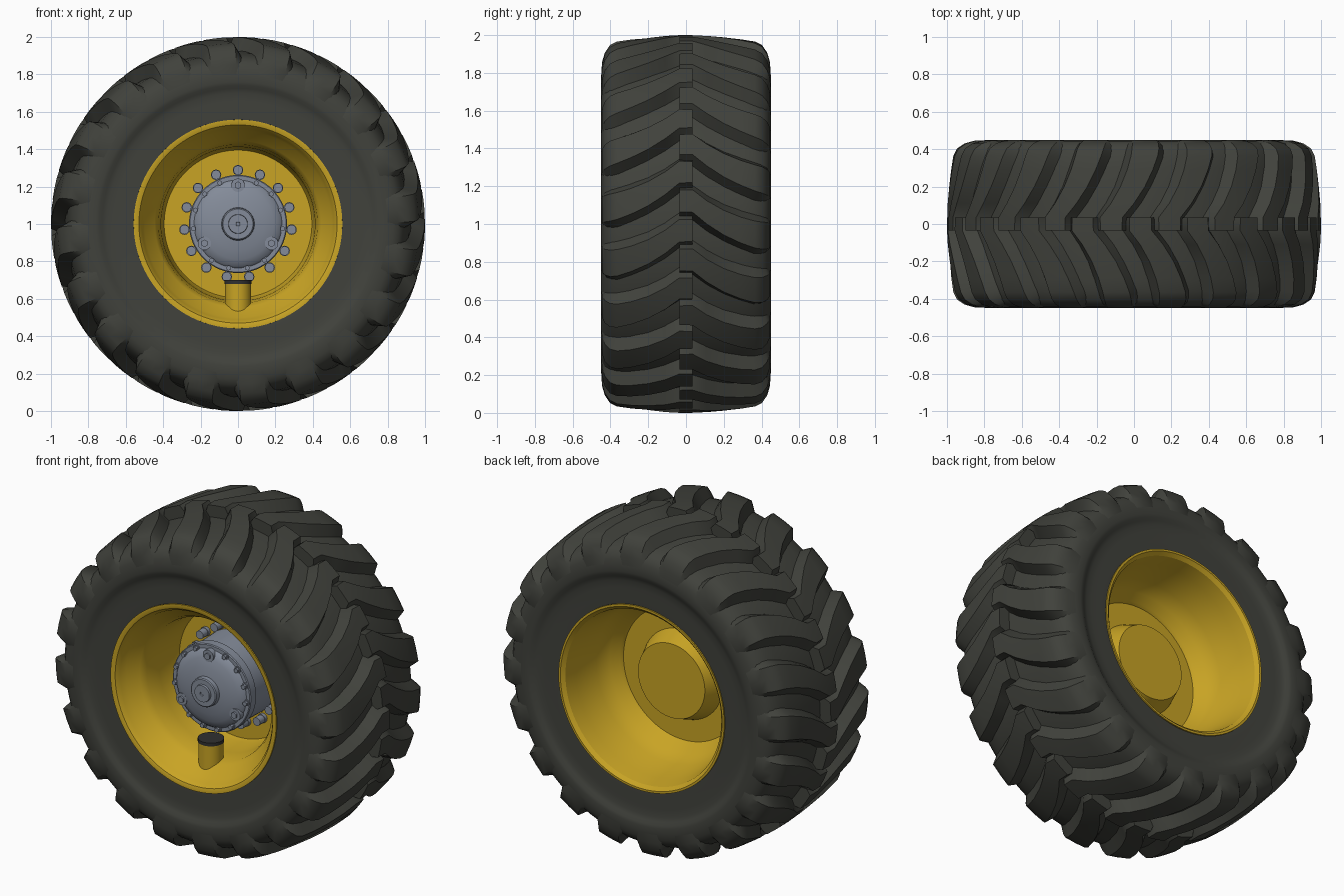
import bpy, bmesh, math
from mathutils import Matrix, Vector

if "Cube" in bpy.data.objects:
    bpy.data.objects.remove(bpy.data.objects["Cube"])


def material(name, rgb):
    m = bpy.data.materials.new(name)
    m.diffuse_color = (*rgb, 1)
    m.use_nodes = True
    m.node_tree.nodes["Principled BSDF"].inputs["Base Color"].default_value = m.diffuse_color
    return m


RUBBER = material("dark_rubber", (0.052, 0.054, 0.045))
YELLOW = material("yellow_paint", (0.58, 0.37, 0.018))
GREY = material("blue_grey_metal", (0.23, 0.26, 0.32))
BLACK = material("black_cap", (0.03, 0.03, 0.03))
CENTRE = Vector((0, 0, 1))


def finish(bm, name, mat, angle=32):
    bmesh.ops.recalc_face_normals(bm, faces=bm.faces[:])
    me = bpy.data.meshes.new(name)
    bm.to_mesh(me)
    bm.free()
    ob = bpy.data.objects.new(name, me)
    me.materials.append(mat)
    bpy.context.collection.objects.link(ob)
    bpy.ops.object.select_all(action='DESELECT')
    ob.select_set(True)
    bpy.context.view_layer.objects.active = ob
    bpy.ops.object.shade_smooth_by_angle(angle=math.radians(angle))
    return ob


def revolve(name, profile, mat, steps=96, closed=False):
    """Spin (y, radius) points around the wheel axle."""
    bm = bmesh.new()
    vs = [bm.verts.new((0, y, 1 + r)) for y, r in profile]
    pairs = list(zip(vs, vs[1:])) + ([(vs[-1], vs[0])] if closed else [])
    es = [bm.edges.new(p) for p in pairs]
    bmesh.ops.spin(bm, geom=vs + es, cent=CENTRE, axis=(0, 1, 0),
                   angle=2 * math.pi, steps=steps)
    bmesh.ops.remove_doubles(bm, verts=bm.verts[:], dist=0.0003)
    return finish(bm, name, mat)


def stud_ring(name, count, ring_r, layers, mat, start=90, skip=0):
    """Ring of studs; each layer is (radius, y_back, y_front, sides)."""
    bm = bmesh.new()
    for i in range(count):
        if skip and i % skip == 0:
            continue
        a = math.radians(start) + 2 * math.pi * i / count
        for r, y0, y1, sides in layers:
            pos = CENTRE + Vector((ring_r * math.cos(a), (y0 + y1) / 2, ring_r * math.sin(a)))
            bmesh.ops.create_cone(bm, cap_ends=True, segments=sides, radius1=r, radius2=r,
                                  depth=y0 - y1,
                                  matrix=Matrix.Translation(pos) @ Matrix.Rotation(math.pi / 2, 4, 'X'))
    return finish(bm, name, mat)


def post(name, x, y, z0, z1, r, mat):
    bm = bmesh.new()
    bmesh.ops.create_cone(bm, cap_ends=True, segments=32, radius1=r, radius2=r, depth=z1 - z0,
                          matrix=Matrix.Translation((x, y, (z0 + z1) / 2)))
    return finish(bm, name, mat)


# Tyre carcass: half profile from bead to crown, mirrored
half = [(0.40, 0.53), (0.422, 0.558), (0.424, 0.60), (0.424, 0.66), (0.427, 0.70), (0.434, 0.725),
        (0.445, 0.742), (0.448, 0.76), (0.449, 0.79), (0.443, 0.83), (0.43, 0.86),
        (0.405, 0.883), (0.36, 0.902), (0.30, 0.913), (0.18, 0.924), (0, 0.93)]
carcass = [(-y, r) for y, r in half] + half[-2::-1]
revolve("tyre_carcass", carcass, RUBBER, 120, closed=True)

# Tread lugs: stations of (y, angle shift, top radius, root y, root radius, half width)
stations = [(-0.035, 0.00, 1.000, -0.035, 0.91, 0.058),
            (0.035, 0.00, 1.000, 0.035, 0.91, 0.060),
            (0.11, -0.06, 0.996, 0.11, 0.91, 0.062),
            (0.20, -0.115, 0.988, 0.20, 0.905, 0.066),
            (0.29, -0.155, 0.978, 0.29, 0.90, 0.070),
            (0.365, -0.18, 0.966, 0.355, 0.89, 0.074),
            (0.403, -0.187, 0.947, 0.39, 0.87, 0.076),
            (0.43, -0.19, 0.907, 0.41, 0.85, 0.077),
            (0.445, -0.19, 0.855, 0.425, 0.83, 0.078),
            (0.448, -0.19, 0.79, 0.435, 0.785, 0.078)]
LUGS = 20


def add_lug(bm, side, phase):
    rows = []
    for y, shift, rt, yb, rb, hw in stations:
        section = [(yb, rb, -hw - 0.05), (y, rt, -hw), (y, rt, 0), (y, rt, hw), (yb, rb, hw + 0.05)]
        row = []
        for py, r, da in section:
            a = phase + shift + da
            row.append(bm.verts.new((r * math.cos(a), side * py, 1 + r * math.sin(a))))
        rows.append(row)
    for a, b in zip(rows, rows[1:]):
        for k in range(5):
            j = (k + 1) % 5
            bm.faces.new((a[k], a[j], b[j], b[k]))
    bm.faces.new(rows[0])
    bm.faces.new(rows[-1])


for side, first, label in ((-1, 88, "front"), (1, 97, "back")):
    bm = bmesh.new()
    for i in range(LUGS):
        add_lug(bm, side, math.radians(first + 360 / LUGS * i))
    finish(bm, "tread_lugs_" + label, RUBBER, 35)

# Rim: front dish, flanges, back barrel and the protruding back pot
rim = [(0.0, 0), (0.0, 0.395), (-0.03, 0.405), (-0.17, 0.412),
       (-0.27, 0.425), (-0.31, 0.445), (-0.36, 0.50), (-0.40, 0.512), (-0.425, 0.53), (-0.43, 0.545),
       (-0.43, 0.558), (-0.38, 0.558), (0.38, 0.558), (0.43, 0.558), (0.43, 0.545), (0.41, 0.525),
       (0.33, 0.51), (0.17, 0.485), (0.09, 0.45), (0.05, 0.41), (0.03, 0.40), (0.03, 0.27),
       (0.14, 0.225), (0.14, 0)]
revolve("rim", rim, YELLOW, 96)

# Hub housing with domed cover and centre boss
hub = [(0.01, 0.255), (-0.19, 0.25), (-0.20, 0.262), (-0.25, 0.262), (-0.255, 0.257), (-0.255, 0.235),
       (-0.268, 0.225), (-0.283, 0.19), (-0.297, 0.14), (-0.304, 0.088), (-0.33, 0.086), (-0.335, 0.08),
       (-0.335, 0.052), (-0.348, 0.05), (-0.348, 0.012), (-0.342, 0.01), (-0.342, 0)]
revolve("hub_housing", hub, GREY, 64)

# Wheel nuts, cover bolts and drain plugs
stud_ring("wheel_nuts", 15, 0.288, [(0.028, 0.01, -0.02, 16), (0.025, -0.01, -0.065, 12)], GREY)
stud_ring("cover_bolts", 15, 0.24, [(0.019, -0.24, -0.262, 12), (0.014, -0.25, -0.278, 6)], GREY, skip=5)
stud_ring("cover_plugs", 3, 0.207, [(0.036, -0.24, -0.288, 20), (0.02, -0.28, -0.298, 6)], GREY)

# Valve guard post standing in the rim dish
post("valve_guard", 0, -0.26, 0.53, 0.682, 0.07, YELLOW)
post("valve_guard_cap", 0, -0.26, 0.68, 0.70, 0.073, BLACK)
